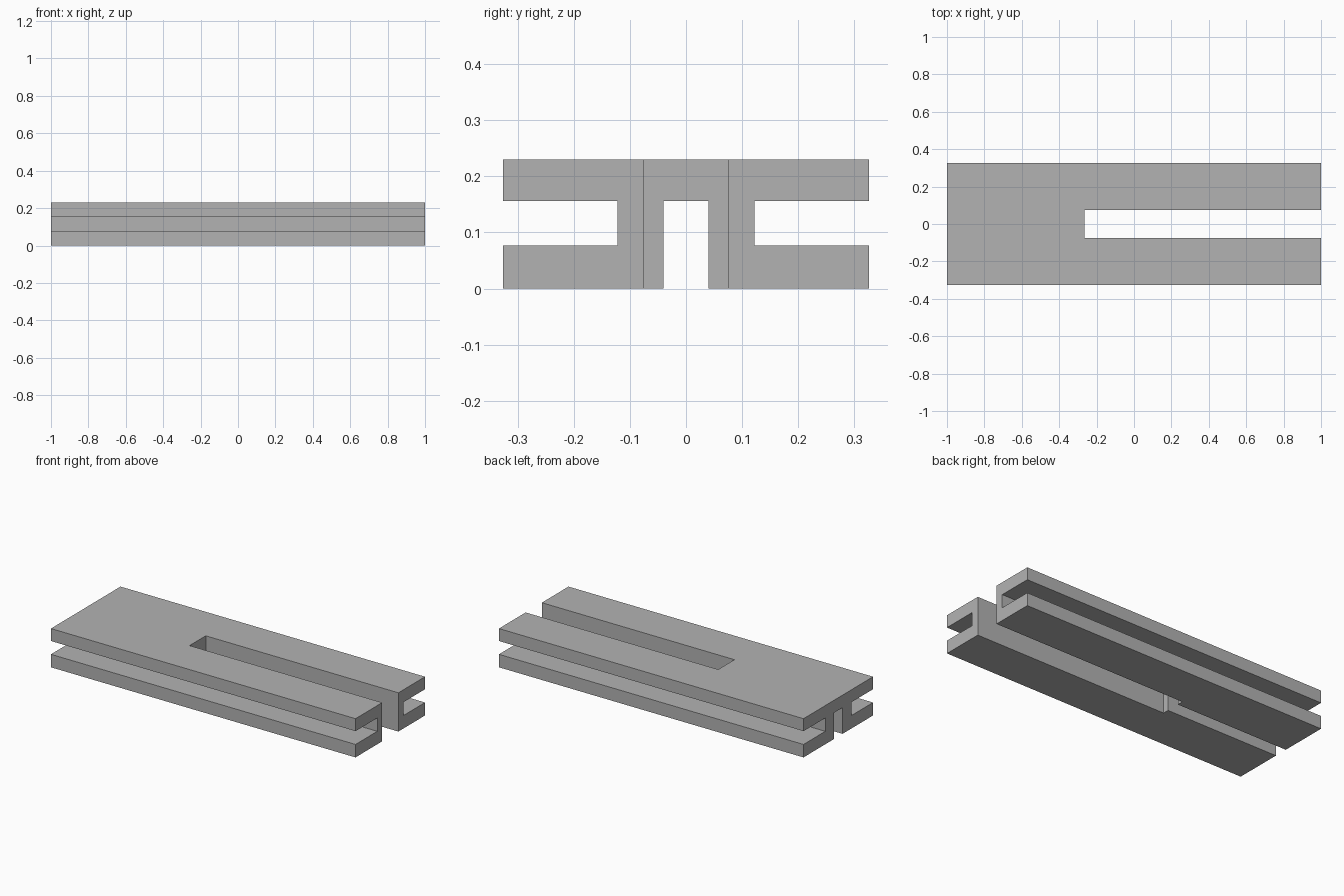
import bpy, bmesh

old = bpy.data.objects.get("Cube")
if old:
    bpy.data.objects.remove(old, do_unlink=True)

HALF_LENGTH = 1.0
SLOT_START, SLOT_HALF_WIDTH = -0.265, 0.076

grey = bpy.data.materials.new("plain grey")
grey.use_nodes = True
colour = (0.45, 0.45, 0.45, 1)
grey.diffuse_color = colour
grey.node_tree.nodes["Principled BSDF"].inputs["Base Color"].default_value = colour


def extrude_along_x(name, profile, x0, x1):
    """Extrude a closed (y, z) outline from x0 to x1."""
    bm = bmesh.new()
    face = bm.faces.new([bm.verts.new((x0, y, z)) for y, z in profile])
    result = bmesh.ops.extrude_face_region(bm, geom=[face])
    moved = [v for v in result["geom"] if isinstance(v, bmesh.types.BMVert)]
    bmesh.ops.translate(bm, verts=moved, vec=(x1 - x0, 0, 0))
    bmesh.ops.recalc_face_normals(bm, faces=bm.faces)
    mesh = bpy.data.meshes.new(name)
    bm.to_mesh(mesh)
    bm.free()
    mesh.materials.append(grey)
    obj = bpy.data.objects.new(name, mesh)
    bpy.context.collection.objects.link(obj)
    return obj


# Grooved rail: half of the outline, mirrored across the middle
half = [(0.04, 0.156), (0.04, 0), (0.326, 0), (0.326, 0.077),
        (0.122, 0.077), (0.122, 0.156), (0.326, 0.156), (0.326, 0.23)]
outline = half + [(-y, z) for y, z in reversed(half)]
rail = extrude_along_x("slotted_rail", outline, -HALF_LENGTH, HALF_LENGTH)

# Slot open at one end, cut right through the rail
w = SLOT_HALF_WIDTH
cutter = extrude_along_x("slot_cutter", [(-w, -0.1), (w, -0.1), (w, 0.4), (-w, 0.4)],
                         SLOT_START, HALF_LENGTH + 0.1)
cutter.hide_render = True
cut = rail.modifiers.new("slot", "BOOLEAN")
cut.operation = "DIFFERENCE"
cut.solver = "EXACT"
cut.object = cutter

# Apply the cut and drop the cutter
bpy.context.view_layer.objects.active = rail
rail.select_set(True)
bpy.ops.object.modifier_apply(modifier=cut.name)
bpy.data.objects.remove(cutter, do_unlink=True)
